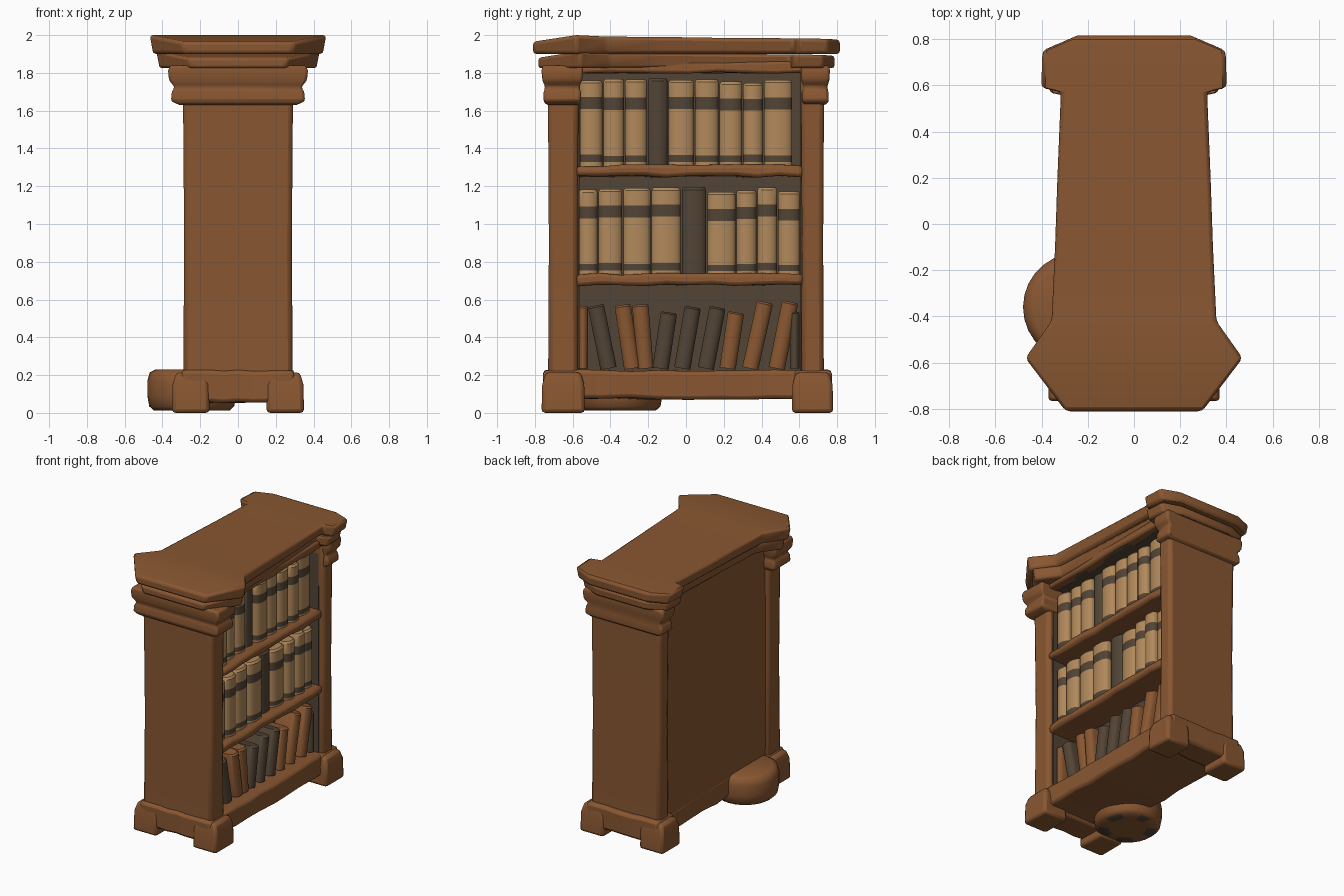
import bpy, bmesh, math, random
from mathutils import Matrix, Vector

random.seed(4)
old = bpy.data.objects.get("Cube")
if old:
    bpy.data.objects.remove(old, do_unlink=True)


def material(name, rgb):
    m = bpy.data.materials.new(name)
    m.use_nodes = True
    m.diffuse_color = (*rgb, 1)
    bsdf = next(n for n in m.node_tree.nodes if n.type == 'BSDF_PRINCIPLED')
    bsdf.inputs["Base Color"].default_value = (*rgb, 1)
    return m


WOOD = material("warm brown wood", (0.25, 0.095, 0.031))
DARK = material("dark umber", (0.085, 0.058, 0.036))
TAN = material("tan leather", (0.44, 0.25, 0.105))


def finish(bm, name, mats, bevel=0.0, angle=35):
    bmesh.ops.recalc_face_normals(bm, faces=bm.faces)
    me = bpy.data.meshes.new(name)
    bm.to_mesh(me)
    bm.free()
    ob = bpy.data.objects.new(name, me)
    bpy.context.collection.objects.link(ob)
    for m in mats:
        me.materials.append(m)
    bpy.ops.object.select_all(action='DESELECT')
    ob.select_set(True)
    bpy.context.view_layer.objects.active = ob
    bpy.ops.object.shade_smooth_by_angle(angle=math.radians(angle))
    if bevel:
        b = ob.modifiers.new("soft edges", 'BEVEL')
        b.width, b.segments, b.limit_method = bevel, 2, 'ANGLE'
        b.angle_limit = math.radians(30)
    return ob


def loft(bm, rings):
    """Skin a list of equal-length closed rings and cap both ends."""
    loops = [[bm.verts.new(p) for p in r] for r in rings]
    n = len(loops[0])
    for a, b in zip(loops, loops[1:]):
        for i in range(n):
            j = (i + 1) % n
            bm.faces.new((a[i], a[j], b[j], b[i]))
    bm.faces.new(loops[0])
    bm.faces.new(loops[-1])


def box(name, lo, hi, mat=WOOD, bevel=0.015, wobble=0.0, cuts=8):
    """Box sliced along its longest side, with hand-hewn wobble."""
    axis = max(range(3), key=lambda k: hi[k] - lo[k])
    u, v = [k for k in range(3) if k != axis]
    rings = []
    steps = cuts if wobble else 1
    for s in range(steps + 1):
        ring = []
        for a, b in ((lo, lo), (hi, lo), (hi, hi), (lo, hi)):
            p = [0, 0, 0]
            p[axis] = lo[axis] + (hi[axis] - lo[axis]) * s / steps
            p[u] = a[u] + random.uniform(-wobble, wobble)
            p[v] = b[v] + random.uniform(-wobble, wobble)
            ring.append(p)
        rings.append(ring)
    bm = bmesh.new()
    loft(bm, rings)
    return finish(bm, name, [mat], bevel)


def stack(name, cy, levels, bevel=0.015):
    """Rectangular tower turned from (z, half width, half depth) levels."""
    bm = bmesh.new()
    loft(bm, [[(sx * hx, cy + sy * hy, z) for sx, sy in ((-1, -1), (1, -1), (1, 1), (-1, 1))]
              for z, hx, hy in levels])
    return finish(bm, name, [WOOD], bevel)


def cornice(name, stations, inset, z_low, z_drop, bevel):
    """Slab following (y, half width, top z) along the case."""
    bm = bmesh.new()
    rings = []
    for y, w, z in stations:
        y *= 1 - inset
        w -= inset
        lip = 0.018
        rings.append([(-w + lip, y, z_low), (w - lip, y, z_low),
                      (w, y, z - z_drop), (-w, y, z - z_drop)])
    loft(bm, rings)
    return finish(bm, name, [WOOD], bevel)


# Cornice
plan = [(-0.81, 0.30, 1.965), (-0.58, 0.473, 2.0), (-0.42, 0.36, 1.992), (-0.1, 0.345, 1.99),
        (0.2, 0.335, 1.985), (0.57, 0.32, 1.983), (0.59, 0.405, 1.983),
        (0.75, 0.40, 1.98), (0.815, 0.25, 1.975)]
cornice("top_slab", plan, 0.0, 1.90, 0.0, 0.018)
cornice("cornice_moulding", plan, 0.035, 1.825, 0.085, 0.015)

# End walls and capitals
stack("front_column", -0.65, [(0.15, 0.29, 0.08), (0.9, 0.285, 0.076),
                              (1.55, 0.29, 0.08), (1.85, 0.295, 0.085)], 0.025)
stack("back_column", 0.67, [(0.15, 0.29, 0.06), (0.9, 0.285, 0.056),
                            (1.55, 0.29, 0.06), (1.85, 0.295, 0.065)], 0.025)
cap = [(1.63, 0.31, 0.085), (1.65, 0.355, 0.10), (1.70, 0.35, 0.098),
       (1.725, 0.335, 0.09), (1.76, 0.365, 0.105), (1.81, 0.37, 0.11), (1.84, 0.36, 0.105)]
stack("front_capital", -0.655, cap)
stack("back_capital", 0.685, [(z, x - 0.03, y * 0.7) for z, x, y in cap])

# Base: feet at the corners, joined by bars and an apron
for end, y0, y1 in (("front", -0.765, -0.535), ("back", 0.56, 0.78)):
    box(end + "_foot_bar", (-0.3, y0 + 0.01, 0.055), (0.3, y1 - 0.01, 0.225), bevel=0.02, wobble=0.004)
    for side, s in (("left", 1), ("right", -1)):
        xs = sorted((s * 0.15, s * 0.35))
        bm = bmesh.new()
        rect = lambda a, b, z, g: [(a + g, y0 + g, z), (b - g, y0 + g, z),
                                   (b - g, y1 - g, z), (a + g, y1 - g, z)]
        loft(bm, [rect(*xs, 0.0, 0.0), rect(*xs, 0.15, 0.004), rect(*xs, 0.215, 0.022)])
        finish(bm, f"{end}_{side}_foot", [WOOD], 0.02)
box("plinth", (-0.27, -0.6, 0.075), (0.295, 0.62, 0.225), bevel=0.02, wobble=0.006)

# Round foot beside the plain side, with a worn ring underneath
bm = bmesh.new()
loft(bm, [[(-0.245 + r * math.cos(a), -0.36 + r * math.sin(a), z)
           for a in (math.tau * i / 28 for i in range(28))]
          for r, z in ((0.13, 0.012), (0.2, 0.012), (0.225, 0.035), (0.235, 0.09),
                       (0.235, 0.17), (0.222, 0.215), (0.19, 0.23))])
for f in bm.faces:
    c = f.calc_center_median()
    if c.z < 0.015 and len(f.verts) == 4 and math.sin(5 * math.atan2(c.y + 0.36, c.x + 0.245)) > 0:
        f.material_index = 1
finish(bm, "round_foot", [WOOD, DARK], angle=50)

# Case: plain panel, dark lining and shelves
box("plain_panel", (-0.265, -0.6, 0.15), (-0.225, 0.63, 1.87), bevel=0)
box("dark_backing", (-0.23, -0.6, 0.2), (0.06, 0.63, 1.84), DARK, 0)
box("dark_ceiling", (0.0, -0.6, 1.8), (0.27, 0.64, 1.835), DARK, 0.01, 0.004)
for side, y in (("front", -0.573), ("back", 0.607)):
    box(side + "_lining", (0.0, y, 0.22), (0.25, y + 0.008, 1.82), DARK, 0)
for name, z0, z1 in (("lower_shelf", 0.675, 0.735), ("upper_shelf", 1.25, 1.31)):
    box(name, (-0.2, -0.585, z0), (0.28, 0.62, z1), bevel=0.02, wobble=0.007, cuts=10)
box("top_rail", (0.22, -0.58, 1.80), (0.295, 0.62, 1.86), bevel=0.015, wobble=0.006)


def book(name, y0, y1, z0, z1, mats, bands=(), lean=0.0, front=0.235):
    """Round-spined book; bands are (low, high) fractions coloured by the second material."""
    w = (y1 - y0) / 2 - 0.003
    spine = [(front - 0.035 * (1 - math.cos(a)) - 0.002, w * math.sin(a))
             for a in (math.pi * k / 10 for k in range(-5, 6))]
    outline = [(0.04, -w)] + spine + [(0.04, w)]
    cuts = sorted({0, 0.97, 1} | {t for b in bands for t in b})
    h = z1 - z0
    bm = bmesh.new()
    loft(bm, [[(x - (0.012 if t == 1 else 0), y * (0.88 if t == 1 else 1), t * h)
               for x, y in outline] for t in cuts])
    for f in bm.faces:
        t = f.calc_center_median().z / h
        f.material_index = int(any(lo < t < hi for lo, hi in bands))
    bm.transform(Matrix.Translation(Vector((0, (y0 + y1) / 2, z0))) @ Matrix.Rotation(-lean, 4, 'X'))
    return finish(bm, name, mats, angle=40)


# Upright rows: widths run from the front end, the odd one out is plain dark
rows = (("upper", 1.305, 1.77, 3, 1.0, (-0.565, -0.44, -0.325, -0.205, -0.095, 0.045, 0.175, 0.3, 0.41, 0.565)),
        ("middle", 0.73, 1.195, 4, 0.97, (-0.57, -0.465, -0.335, -0.185, -0.025, 0.11, 0.265, 0.375, 0.485, 0.605)))
for row, z0, z1, plain, scale, edges in rows:
    for i, (a, b) in enumerate(zip(edges, edges[1:])):
        top = z1 - random.uniform(0, 0.025)
        if i == plain:
            book(f"{row}_dark_book", a, b, z0, z1, [DARK], front=0.215)
        else:
            k = random.uniform(-0.012, 0.012)
            book(f"{row}_book_{i + 1}", a, b, z0, top, [TAN, DARK],
                 ((0.05, 0.13 + k), (0.66 + k, 0.80 + k)), front=0.235 + k)

# Bottom row of leaning books: (foot y, lean, height, colour)
leaning = ((-0.545, 0.0, 0.33, WOOD), (-0.41, -0.2, 0.34, DARK), (-0.285, -0.15, 0.34, WOOD),
           (-0.215, -0.08, 0.34, WOOD), (-0.135, 0.15, 0.3, DARK), (-0.02, 0.17, 0.33, DARK),
           (0.105, 0.19, 0.33, DARK), (0.22, 0.15, 0.3, WOOD), (0.34, 0.22, 0.36, WOOD),
           (0.48, 0.2, 0.36, WOOD), (0.575, 0.0, 0.3, DARK))
for i, (y, lean, h, mat) in enumerate(leaning):
    w = 0.028 if abs(lean) < 0.01 else 0.046
    book(f"lower_book_{i + 1}", y - w, y + w, 0.235, 0.235 + h, [mat], lean=lean, front=0.23)
